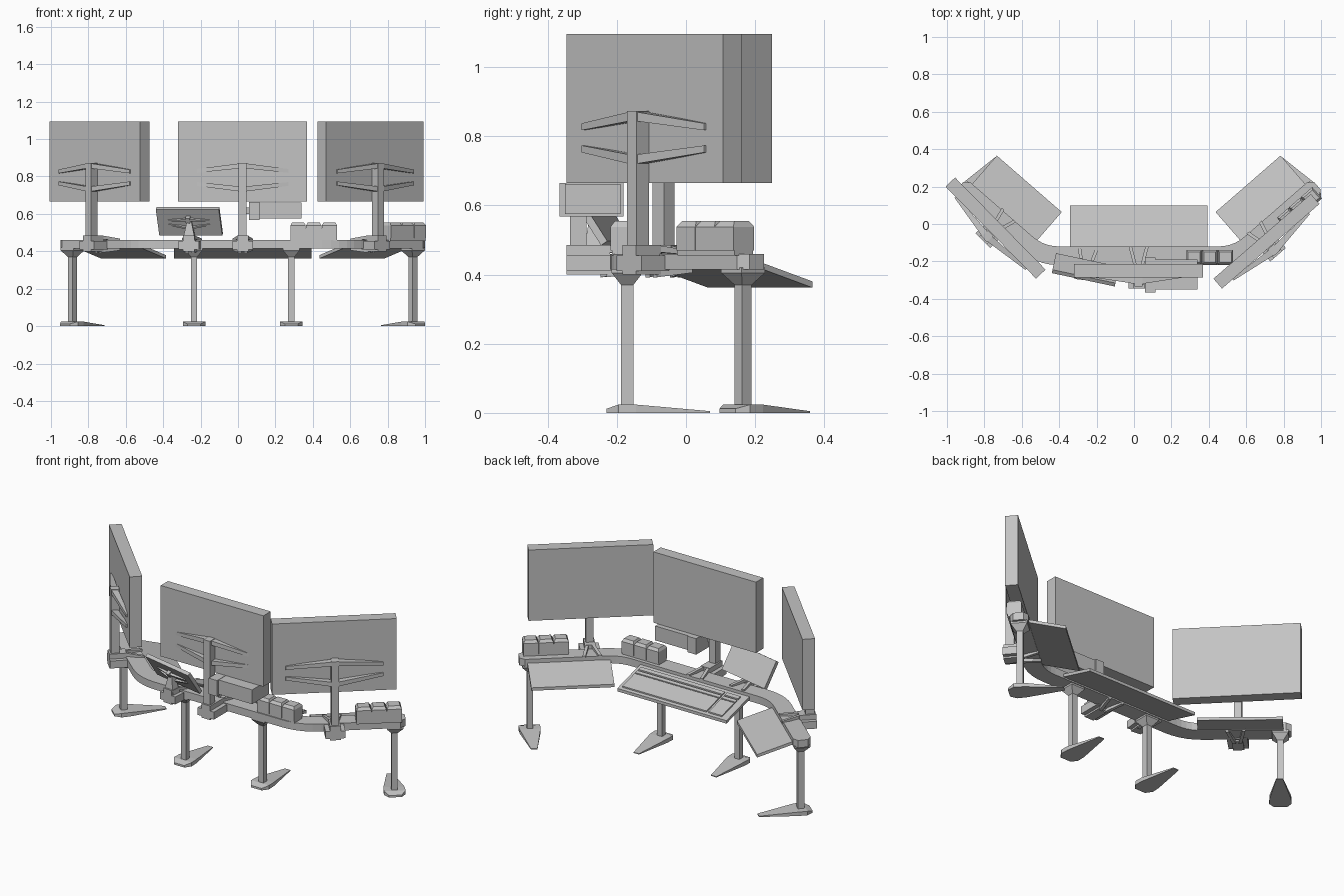
import bpy, bmesh
from math import radians, cos, sin
from mathutils import Matrix, Vector

cube = bpy.data.objects.get("Cube")
if cube:
    bpy.data.objects.remove(cube)

grey = bpy.data.materials.new("light_grey")
grey.use_nodes = True
grey.diffuse_color = (0.55, 0.55, 0.55, 1)
grey.node_tree.nodes["Principled BSDF"].inputs["Base Color"].default_value = (0.55, 0.55, 0.55, 1)

CX, BEAM_Y = 0.025, -0.17      # middle of the beam
TURN = 41                      # angle of the side wings
TOP, BOTTOM = 0.46, 0.415      # beam top and underside


def frame(x, y, angle=0, z=0):
    return Matrix.Translation((x, y, z)) @ Matrix.Rotation(radians(angle), 4, 'Z')


class Part:
    """Collects lofted solids into one flat shaded object."""

    def __init__(self, name, matrix=Matrix()):
        self.name, self.matrix, self.bm = name, matrix, bmesh.new()

    def loft(self, *loops):
        rings = [[self.bm.verts.new(p) for p in loop] for loop in loops]
        n = len(rings[0])
        for a, b in zip(rings, rings[1:]):
            for i in range(n):
                j = (i + 1) % n
                self.bm.faces.new((a[i], a[j], b[j], b[i]))
        self.bm.faces.new(rings[0][::-1])
        self.bm.faces.new(rings[-1])

    def box(self, x0, x1, y0, y1, z0, z1):
        self.loft(*[[(x0, y0, z), (x1, y0, z), (x1, y1, z), (x0, y1, z)] for z in (z0, z1)])

    def frustum(self, x, y, levels):
        """Stack of rectangles given as (z, half width, half depth)."""
        self.loft(*[[(x - a, y - b, z), (x + a, y - b, z), (x + a, y + b, z), (x - a, y + b, z)]
                    for z, a, b in levels])

    def finish(self):
        bmesh.ops.recalc_face_normals(self.bm, faces=self.bm.faces)
        mesh = bpy.data.meshes.new(self.name)
        self.bm.to_mesh(mesh)
        self.bm.free()
        mesh.materials.append(grey)
        obj = bpy.data.objects.new(self.name, mesh)
        obj.matrix_world = self.matrix
        bpy.context.collection.objects.link(obj)


def rect_x(x, y0, y1, z0, z1):
    return [(x, y0, z0), (x, y1, z0), (x, y1, z1), (x, y0, z1)]


def rect_y(y, x0, x1, z0, z1):
    return [(x0, y, z0), (x1, y, z0), (x1, y, z1), (x0, y, z1)]


def arms(part, z, s, back):
    """Two pairs of tapered arms, the upper pair drooping and the lower pair rising."""
    for v in (1, -1):
        for side in (1, -1):
            root = sorted((z + v * s * 0.05, z + v * s * 0.077))
            tip = sorted((z + v * s * 0.022, z + v * s * 0.042))
            part.loft(rect_x(0, back - 0.05 * s, back - 0.01 * s, *root),
                      rect_x(side * 0.27 * s, back - 0.008 * s, back + 0.006 * s, *tip))


def clamp(part, x, y_out, y_in):
    """Block gripping the beam, with struts spreading above and below it."""
    part.box(x - 0.055, x + 0.055, y_out, y_in - 0.09, 0.41, 0.455)
    part.box(x - 0.03, x + 0.03, y_out, y_in - 0.1, 0.4, 0.485)
    for side in (1, -1):
        for near, far in ((0.475, 0.462), (0.402, 0.411)):
            a, b = x + side * 0.016, x + side * 0.045
            part.loft(rect_y(y_in - 0.11, a - 0.009, a + 0.009, near - 0.01, near + 0.01),
                      rect_y(y_in, b - 0.009, b + 0.009, far - 0.006, far + 0.006))


# Curved beam with tapered ends
wing = Vector((cos(radians(TURN)), sin(radians(TURN))))
bend, leg_out = Vector((0.525, BEAM_Y)), Vector((0.91, 0.165))
start, stop = bend - Vector((0.1, 0)), bend + wing * 0.1
half = []
for i in range(6):
    t = i / 5
    half.append((start * (1 - t) ** 2 + bend * 2 * t * (1 - t) + stop * t * t, TURN * t, 0.05))
half += [(leg_out + wing * 0.03, TURN, 0.05), (leg_out + wing * 0.06, TURN, 0.028)]
stations = [(Vector((-p.x, p.y)), -a, w) for p, a, w in reversed(half)] + half
loops = []
for p, a, w in stations:
    n = Vector((-sin(radians(a)), cos(radians(a)))) * w
    o, i = p - n, p + n
    loops.append([(o.x, o.y, BOTTOM), (i.x, i.y, BOTTOM), (i.x, i.y, TOP), (o.x, o.y, TOP)])
beam = Part("beam", frame(CX, 0))
beam.loft(*loops)
beam.finish()

# Legs with flared heads and long tapering feet
for label, x, y, angle in (("right_outer", -leg_out.x, leg_out.y, -TURN), ("right_inner", -0.26, BEAM_Y, 0),
                           ("left_inner", 0.26, BEAM_Y, 0), ("left_outer", leg_out.x, leg_out.y, TURN)):
    leg = Part(label + "_leg", frame(CX + x, y, angle))
    leg.frustum(0, 0, [(0.015, 0.017, 0.018), (0.37, 0.017, 0.018), (0.405, 0.045, 0.045), (0.42, 0.045, 0.045)])
    leg.finish()
    foot = Part(label + "_foot", frame(CX + x, y, angle))
    foot.loft(*[rect_y(v, -w, w, 0, h) for v, w, h in
                ((-0.06, 0.035, 0.012), (-0.025, 0.06, 0.024), (0.025, 0.058, 0.024), (0.24, 0.018, 0.005))])
    foot.finish()

# Monitors, each with a post, arms and clamp
for label, x, y, angle, reach in (("right", -0.74, -0.022, -45.5, 0.1),
                                  ("middle", CX, -0.25, 0, 0.13),
                                  ("left", 0.708, -0.0925, TURN, 0.1)):
    place = frame(x, y, angle)
    screen = Part(label + "_monitor", place)
    screen.box(-0.345, 0.345, -0.035, 0.035, 0.665, 1.095)
    screen.finish()
    stand = Part(label + "_monitor_stand", place)
    stand.box(-0.021, 0.021, -0.085, -0.037, 0.41, 0.872)
    arms(stand, 0.795, 1, -0.035 + (0.012 if label == "middle" else 0))
    clamp(stand, 0, -0.095, reach)
    stand.finish()


def slope(y):
    """Top height of a desk panel, falling towards the user."""
    return 0.44 - 0.06 * (y - 0.055) / 0.215


def slab(part, x0, x1, y0, y1, low, high):
    part.loft(*[rect_y(y, x0, x1, slope(y) + low, slope(y) + high) for y in (y0, y1)])


# Sloping desk panels
for label, x, y, angle, w in (("right", -0.762, 0.011, -TURN, 0.23), ("middle", 0, BEAM_Y, 0, 0.367),
                              ("left", 0.762, 0.011, TURN, 0.23)):
    panel = Part(label + "_desk_panel", frame(CX + x, y, angle))
    slab(panel, -w, w, 0.05, 0.27, -0.018, 0)
    panel.finish()

# Raised key areas on the middle panel
keys = Part("key_areas", frame(CX, BEAM_Y))
for x0, x1 in ((-0.325, -0.235), (-0.22, 0.345)):
    for y0, y1 in ((0.075, 0.098), (0.108, 0.128), (0.135, 0.252)):
        slab(keys, x0, x1, y0, y1, -0.002, 0.008)
keys.finish()

# Button modules made of three bevelled blocks
for label, place in (("middle", frame(0.405, -0.178)), ("left", frame(0.885, 0.085, TURN))):
    module = Part(label + "_button_module", place)
    module.box(-0.125, 0.125, -0.036, 0.036, 0.455, 0.525)
    for x in (-0.084, 0, 0.084):
        module.frustum(x, 0, [(0.47, 0.041, 0.04), (0.538, 0.041, 0.04), (0.554, 0.032, 0.028)])
    module.finish()

# Speaker box hung beside the middle post
speaker = Part("speaker_box")
speaker.box(0.11, 0.34, -0.35, -0.19, 0.575, 0.662)
speaker.box(0.058, 0.115, -0.365, -0.18, 0.567, 0.664)
speaker.box(0.03, 0.07, -0.325, -0.295, 0.6, 0.635)
speaker.finish()

# Tilted tablet on a short pillar
tilt = frame(-0.26, -0.245, -12, 0.56) @ Matrix.Rotation(radians(33), 4, 'X')
tablet = Part("tablet", tilt)
tablet.box(-0.172, 0.172, -0.011, 0.011, -0.083, 0.083)
tablet.finish()
holder = Part("tablet_arms", tilt)
arms(holder, 0, 0.42, -0.011)
holder.box(-0.012, 0.012, -0.035, -0.01, -0.04, 0.04)
holder.finish()
pillar = Part("tablet_pillar", frame(-0.26, -0.265, -6))
pillar.frustum(0, 0, [(0.43, 0.036, 0.03), (0.475, 0.03, 0.026), (0.56, 0.012, 0.014)])
clamp(pillar, 0, -0.035, 0.13)
pillar.finish()
